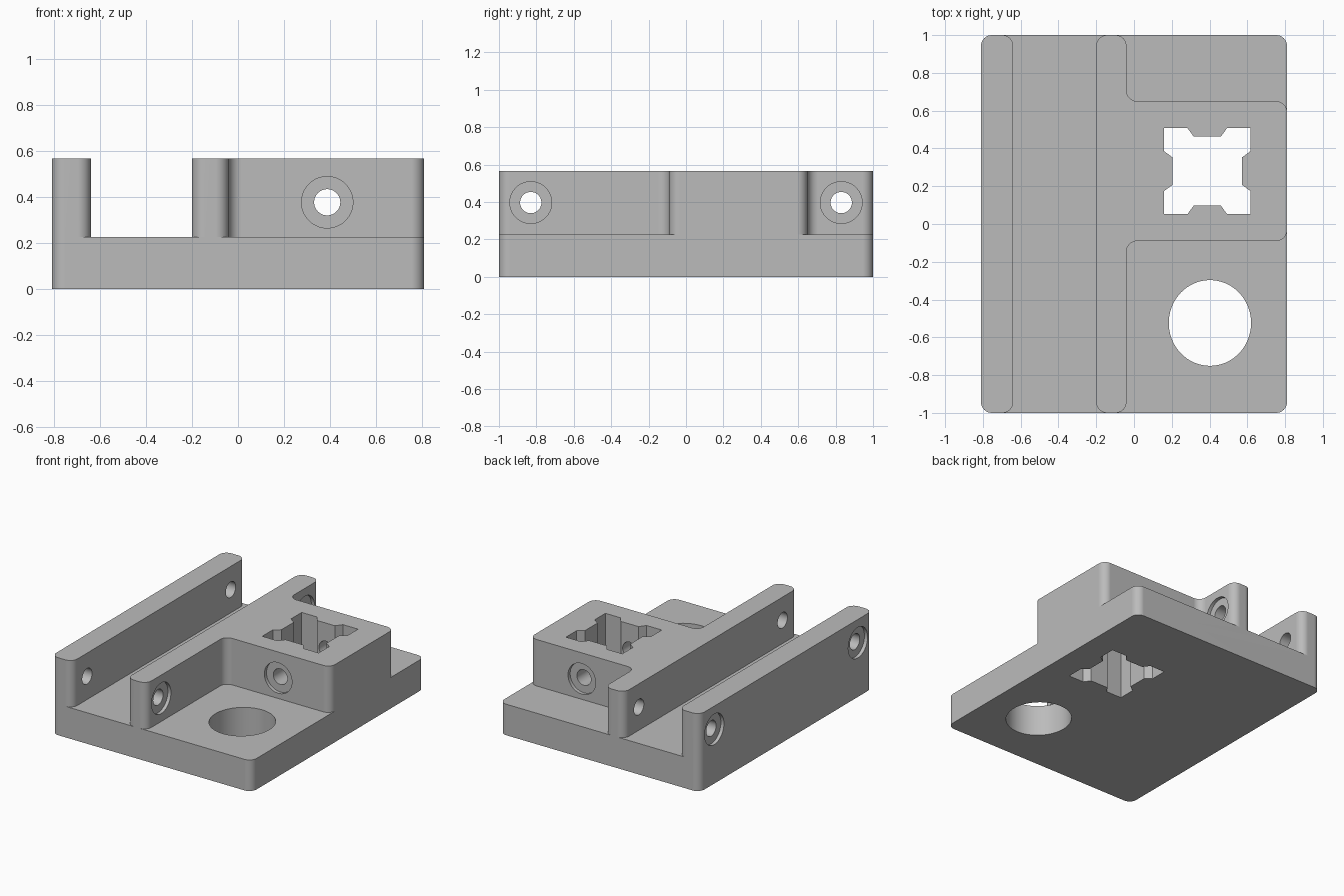
import bpy, bmesh, math
from mathutils import Matrix, Vector

cube = bpy.data.objects.get("Cube")
if cube:
    bpy.data.objects.remove(cube, do_unlink=True)

grey = bpy.data.materials.new("plain grey")
grey.use_nodes = True
grey.diffuse_color = (0.5, 0.5, 0.5, 1)
grey.node_tree.nodes["Principled BSDF"].inputs["Base Color"].default_value = (0.5, 0.5, 0.5, 1)

FLOOR, TOP, RADIUS = 0.227, 0.567, 0.057
HOLE, BORE, BORE_DEPTH = 0.057, 0.112, 0.025


def add_object(name, bm):
    bmesh.ops.recalc_face_normals(bm, faces=bm.faces)
    mesh = bpy.data.meshes.new(name)
    bm.to_mesh(mesh)
    bm.free()
    mesh.materials.append(grey)
    obj = bpy.data.objects.new(name, mesh)
    bpy.context.collection.objects.link(obj)
    return obj


def prism(name, outline, z0, z1):
    bm = bmesh.new()
    face = bm.faces.new([bm.verts.new((x, y, z0)) for x, y in outline])
    new = bmesh.ops.extrude_face_region(bm, geom=[face])["geom"]
    verts = [g for g in new if isinstance(g, bmesh.types.BMVert)]
    bmesh.ops.translate(bm, verts=verts, vec=(0, 0, z1 - z0))
    return add_object(name, bm)


def rounded(corners, r=RADIUS, steps=8):
    """Fillet every square corner, inside or outside."""
    pts = [Vector(c) for c in corners]
    out = []
    for i, p in enumerate(pts):
        a = (pts[i - 1] - p).normalized()
        b = (pts[(i + 1) % len(pts)] - p).normalized()
        for k in range(steps + 1):
            t = k / steps * math.pi / 2
            out.append(p + (a + b) * r - b * r * math.cos(t) - a * r * math.sin(t))
    return out


def rect(x0, x1, y0, y1):
    return [(x0, y0), (x1, y0), (x1, y1), (x0, y1)]


def cylinder(name, start, end, r):
    start, end = Vector(start), Vector(end)
    turn = (end - start).to_track_quat("Z", "Y").to_matrix().to_4x4()
    bm = bmesh.new()
    bmesh.ops.create_cone(bm, cap_ends=True, segments=40, radius1=r, radius2=r,
                          depth=(end - start).length,
                          matrix=Matrix.Translation((start + end) / 2) @ turn)
    return add_object(name, bm)


def combine(target, tool, operation):
    mod = target.modifiers.new(tool.name, "BOOLEAN")
    mod.operation, mod.solver, mod.object = operation, "EXACT", tool
    bpy.context.view_layer.objects.active = target
    bpy.ops.object.modifier_apply(modifier=mod.name)
    bpy.data.objects.remove(tool, do_unlink=True)


# Base plate, outer rail, and inner rail with its socket block
body = prism("slotted_mount", rounded(rect(-0.81, 0.81, -1, 1)), 0, FLOOR)
outer_rail = prism("outer_rail", rounded(rect(-0.81, -0.64, -1, 1)), FLOOR, TOP)
inner_rail = prism("inner_rail_block", rounded([
    (-0.2, -1), (-0.04, -1), (-0.04, -0.09), (0.81, -0.09),
    (0.81, 0.65), (-0.04, 0.65), (-0.04, 1), (-0.2, 1)]), FLOOR, TOP)
combine(body, outer_rail, "UNION")
combine(body, inner_rail, "UNION")

# Square socket with a tapered key in the middle of each side
side = [(0.228, -0.228), (0.228, -0.105), (0.183, -0.072), (0.183, 0.072), (0.228, 0.105)]
socket = []
for q in range(4):
    c, s = round(math.cos(q * math.pi / 2)), round(math.sin(q * math.pi / 2))
    socket += [(0.388 + x * c - y * s, 0.28 + x * s + y * c) for x, y in side]
cutters = [prism("socket_cutter", socket, -0.1, 0.7)]

# Large round opening in the plate
opening = [(0.402 + 0.218 * math.cos(t), -0.524 + 0.227 * math.sin(t))
           for t in (i * math.tau / 64 for i in range(64))]
cutters.append(prism("opening_cutter", opening, -0.1, 0.4))

# Counterbored cross holes through both rails, near each end
for y in (-0.83, 0.83):
    z = 0.397
    cutters += [
        cylinder("rail_hole", (-0.9, y, z), (0.05, y, z), HOLE),
        cylinder("outer_bore", (-0.9, y, z), (-0.81 + BORE_DEPTH, y, z), BORE),
        cylinder("inner_bore", (-0.04 - BORE_DEPTH, y, z), (0.05, y, z), BORE)]

# Counterbored hole through the front and back of the block
x, z = 0.388, 0.377
cutters += [
    cylinder("block_hole", (x, -0.2, z), (x, 0.75, z), HOLE),
    cylinder("front_bore", (x, -0.2, z), (x, -0.09 + BORE_DEPTH, z), BORE),
    cylinder("back_bore", (x, 0.65 - BORE_DEPTH, z), (x, 0.75, z), BORE)]

for cutter in cutters:
    combine(body, cutter, "DIFFERENCE")

# Smooth fillets and bores, crisp flat faces
bpy.ops.object.select_all(action="DESELECT")
body.select_set(True)
bpy.context.view_layer.objects.active = body
bpy.ops.object.shade_smooth_by_angle(angle=math.radians(30))
weighted = body.modifiers.new("flat_face_normals", "WEIGHTED_NORMAL")
weighted.keep_sharp = True
